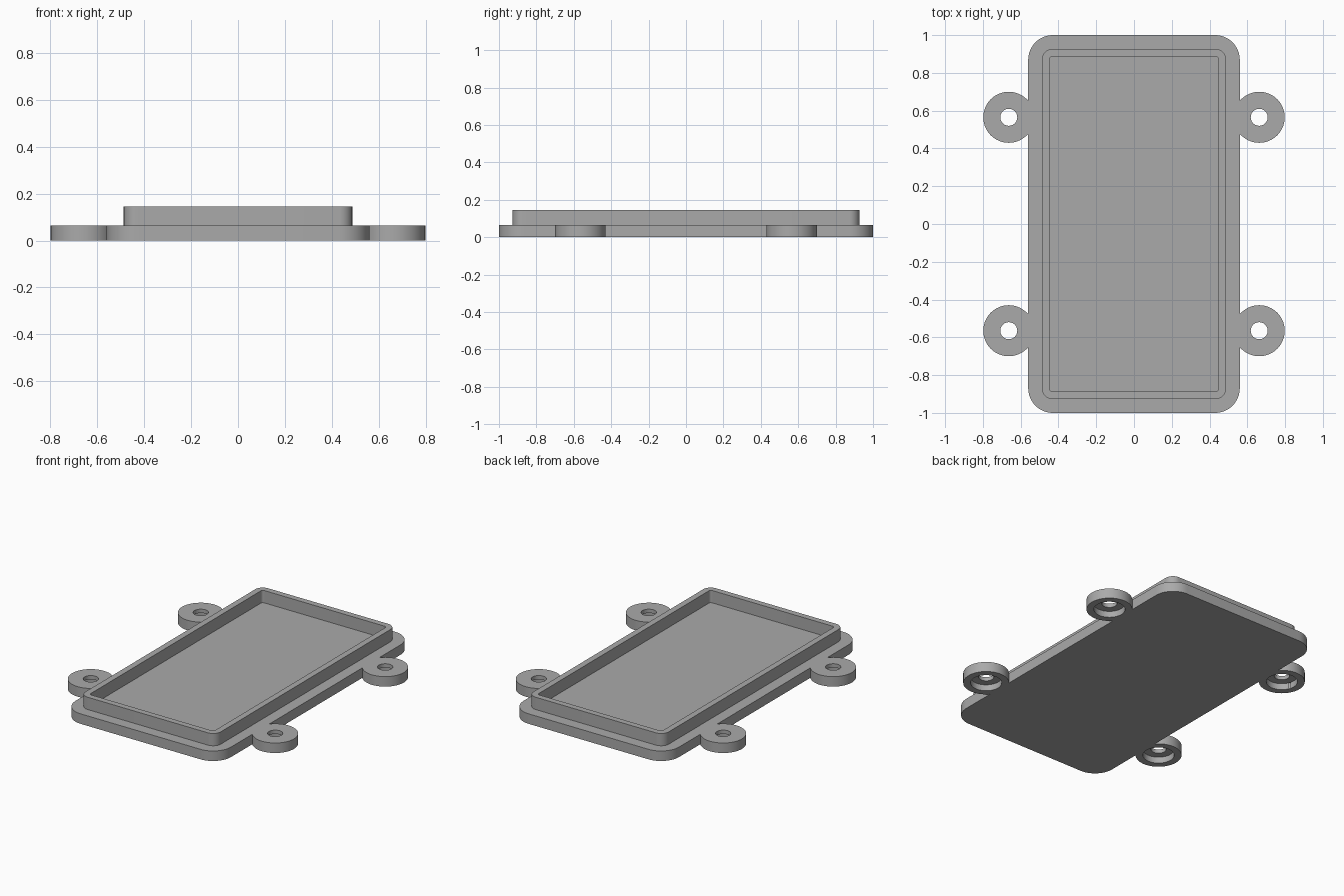
import bpy, bmesh, math

if "Cube" in bpy.data.objects:
    bpy.data.objects.remove(bpy.data.objects["Cube"])

PLATE_TOP, RIM_TOP = 0.065, 0.145

grey = bpy.data.materials.new("plain grey")
grey.diffuse_color = (0.4, 0.4, 0.4, 1)
grey.use_nodes = True
grey.node_tree.nodes["Principled BSDF"].inputs["Base Color"].default_value = grey.diffuse_color


def rounded_rect(hx, hy, r, seg=12):
    """Counter-clockwise outline of a rounded rectangle."""
    pts = []
    for q, (sx, sy) in enumerate([(1, 1), (-1, 1), (-1, -1), (1, -1)]):
        for i in range(seg + 1):
            a = math.radians(90 * (q + i / seg))
            pts.append((sx * (hx - r) + r * math.cos(a), sy * (hy - r) + r * math.sin(a)))
    return pts


def circle(r, cx=0, cy=0, n=64):
    return [(cx + r * math.cos(2 * math.pi * i / n), cy + r * math.sin(2 * math.pi * i / n))
            for i in range(n)]


def prism(name, outline, z0, z1):
    """Solid made by extruding an outline between two heights."""
    bm = bmesh.new()
    face = bm.faces.new([bm.verts.new((x, y, z0)) for x, y in outline])
    ext = bmesh.ops.extrude_face_region(bm, geom=[face])["geom"]
    bmesh.ops.translate(bm, vec=(0, 0, z1 - z0),
                        verts=[v for v in ext if isinstance(v, bmesh.types.BMVert)])
    bmesh.ops.recalc_face_normals(bm, faces=bm.faces)
    mesh = bpy.data.meshes.new(name)
    bm.to_mesh(mesh)
    bm.free()
    mesh.materials.append(grey)
    obj = bpy.data.objects.new(name, mesh)
    bpy.context.collection.objects.link(obj)
    return obj


def combine(target, tool, operation):
    """Apply a boolean and discard the tool."""
    mod = target.modifiers.new("combine", 'BOOLEAN')
    mod.operation, mod.solver, mod.object = operation, 'EXACT', tool
    bpy.context.view_layer.objects.active = target
    bpy.ops.object.modifier_apply(modifier=mod.name)
    bpy.data.objects.remove(tool)


def smooth(obj):
    bpy.ops.object.select_all(action='DESELECT')
    obj.select_set(True)
    bpy.context.view_layer.objects.active = obj
    bpy.ops.object.shade_smooth_by_angle(angle=math.radians(30))


# Base plate with four screw ears, each counterbored from below
plate = prism("base_plate", rounded_rect(0.56, 1.0, 0.13), 0, PLATE_TOP)
for sx in (-1, 1):
    for sy in (-1, 1):
        c = (sx * 0.663, sy * 0.565)
        combine(plate, prism("ear", circle(0.135, *c), 0, PLATE_TOP), 'UNION')
        combine(plate, prism("hole", circle(0.045, *c), -0.1, 0.2), 'DIFFERENCE')
        combine(plate, prism("counterbore", circle(0.092, *c), -0.1, 0.04), 'DIFFERENCE')
smooth(plate)

# Raised rim around the lid, open at the top
rim = prism("rim", rounded_rect(0.487, 0.927, 0.055), PLATE_TOP, RIM_TOP)
combine(rim, prism("pocket", rounded_rect(0.447, 0.888, 0.015), 0, 0.3), 'DIFFERENCE')
smooth(rim)
